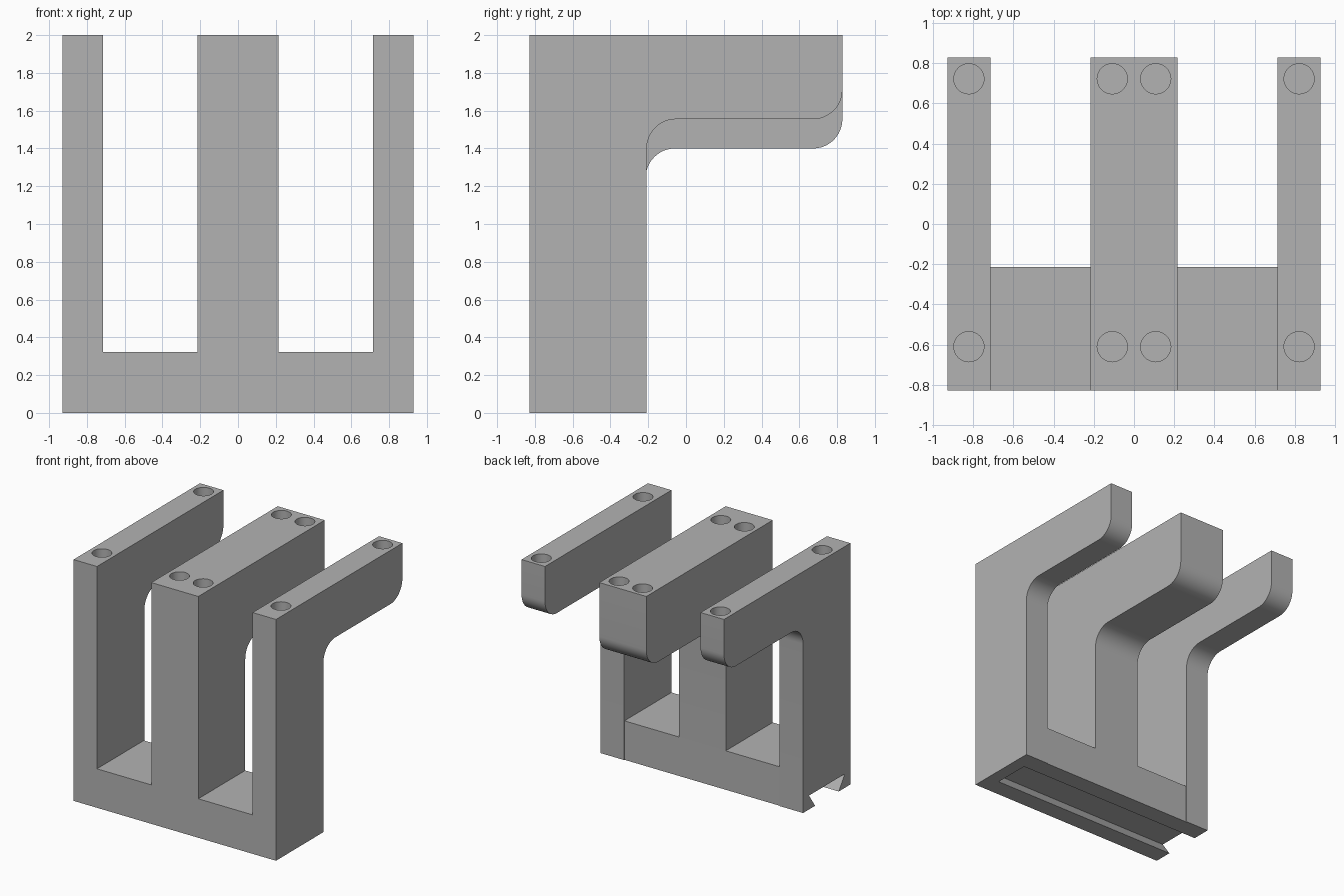
import bpy, bmesh
from math import radians, sin, cos, pi
from mathutils import Matrix

cube = bpy.data.objects.get("Cube")
if cube:
    bpy.data.objects.remove(cube, do_unlink=True)

GREY = 0.45
mat = bpy.data.materials.new("plain grey")
mat.use_nodes = True
mat.diffuse_color = (GREY, GREY, GREY, 1)
mat.node_tree.nodes["Principled BSDF"].inputs["Base Color"].default_value = (GREY, GREY, GREY, 1)

# Overall layout
HALF_W, HALF_D, HEIGHT = 0.928, 0.828, 2.0
INNER, MID = 0.7135, 0.2155      # inner face of side legs, half width of middle leg
BACK = -0.213                    # back face of base and middle leg
RADIUS = 0.155


def to_object(bm, name):
    bmesh.ops.recalc_face_normals(bm, faces=bm.faces)
    mesh = bpy.data.meshes.new(name)
    bm.to_mesh(mesh)
    bm.free()
    mesh.materials.append(mat)
    obj = bpy.data.objects.new(name, mesh)
    bpy.context.collection.objects.link(obj)
    return obj


def prism(name, profile, x0, x1):
    """Extrude a (y, z) outline along x."""
    bm = bmesh.new()
    face = bm.faces.new([bm.verts.new((x0, y, z)) for y, z in profile])
    new = bmesh.ops.extrude_face_region(bm, geom=[face])["geom"]
    bmesh.ops.translate(bm, vec=(x1 - x0, 0, 0),
                        verts=[v for v in new if isinstance(v, bmesh.types.BMVert)])
    return to_object(bm, name)


def arc(cy, cz, start, end, steps=12):
    angles = [radians(start + (end - start) * i / steps) for i in range(steps + 1)]
    return [(cy + RADIUS * cos(a), cz + RADIUS * sin(a)) for a in angles]


def bracket(name, x0, x1, underside, back):
    """Upright leg with a rearward arm, rounded below the tip and in the corner."""
    profile = [(-HALF_D, 0), (-HALF_D, HEIGHT), (HALF_D, HEIGHT)]
    profile += arc(HALF_D - RADIUS, underside + RADIUS, 0, -90)
    profile += arc(back + RADIUS, underside - RADIUS, 90, 180)
    profile += [(back, 0)]
    return prism(name, profile, x0, x1)


def combine(target, other, operation):
    mod = target.modifiers.new(operation.title(), 'BOOLEAN')
    mod.operation, mod.object, mod.solver = operation, other, 'EXACT'
    bpy.context.view_layer.objects.active = target
    bpy.ops.object.modifier_apply(modifier=mod.name)
    bpy.data.objects.remove(other, do_unlink=True)


# Base bar, side brackets and the deeper middle bracket, fused into one body
body = prism("bracket_body", [(-HALF_D, 0), (-HALF_D, 0.323), (BACK, 0.323), (BACK, 0)],
             -HALF_W, HALF_W)
combine(body, bracket("middle_bracket", -MID, MID, 1.40, BACK), 'UNION')
combine(body, bracket("left_bracket", INNER, HALF_W, 1.555, BACK + 0.005), 'UNION')
combine(body, bracket("right_bracket", -HALF_W, -INNER, 1.555, BACK + 0.005), 'UNION')

# Dovetail slot underneath, open at the right end and blind at the left
MOUTH, ROOF, DEPTH, CENTRE = 0.155, 0.235, 0.115, -0.52
FLARE = (ROOF - MOUTH) / DEPTH * 0.05
slot = prism("slot_cutter",
             [(CENTRE - MOUTH + FLARE, -0.05), (CENTRE - ROOF, DEPTH),
              (CENTRE + ROOF, DEPTH), (CENTRE + MOUTH - FLARE, -0.05)],
             -HALF_W - 0.1, 0.82)
combine(body, slot, 'DIFFERENCE')

# Blind round holes in the top faces
HOLE_DEPTH = 0.25
bm = bmesh.new()
for x in (-0.821, -0.108, 0.108, 0.821):
    for y in (-0.61, 0.722):
        bmesh.ops.create_cone(bm, cap_ends=True, segments=40, radius1=0.075, radius2=0.075,
                              depth=2 * HOLE_DEPTH, matrix=Matrix.Translation((x, y, HEIGHT)))
combine(body, to_object(bm, "hole_cutters"), 'DIFFERENCE')

# Smooth the fillets and holes, keep hard edges
bpy.ops.object.select_all(action='DESELECT')
body.select_set(True)
bpy.context.view_layer.objects.active = body
bpy.ops.object.shade_smooth_by_angle(angle=radians(30))
